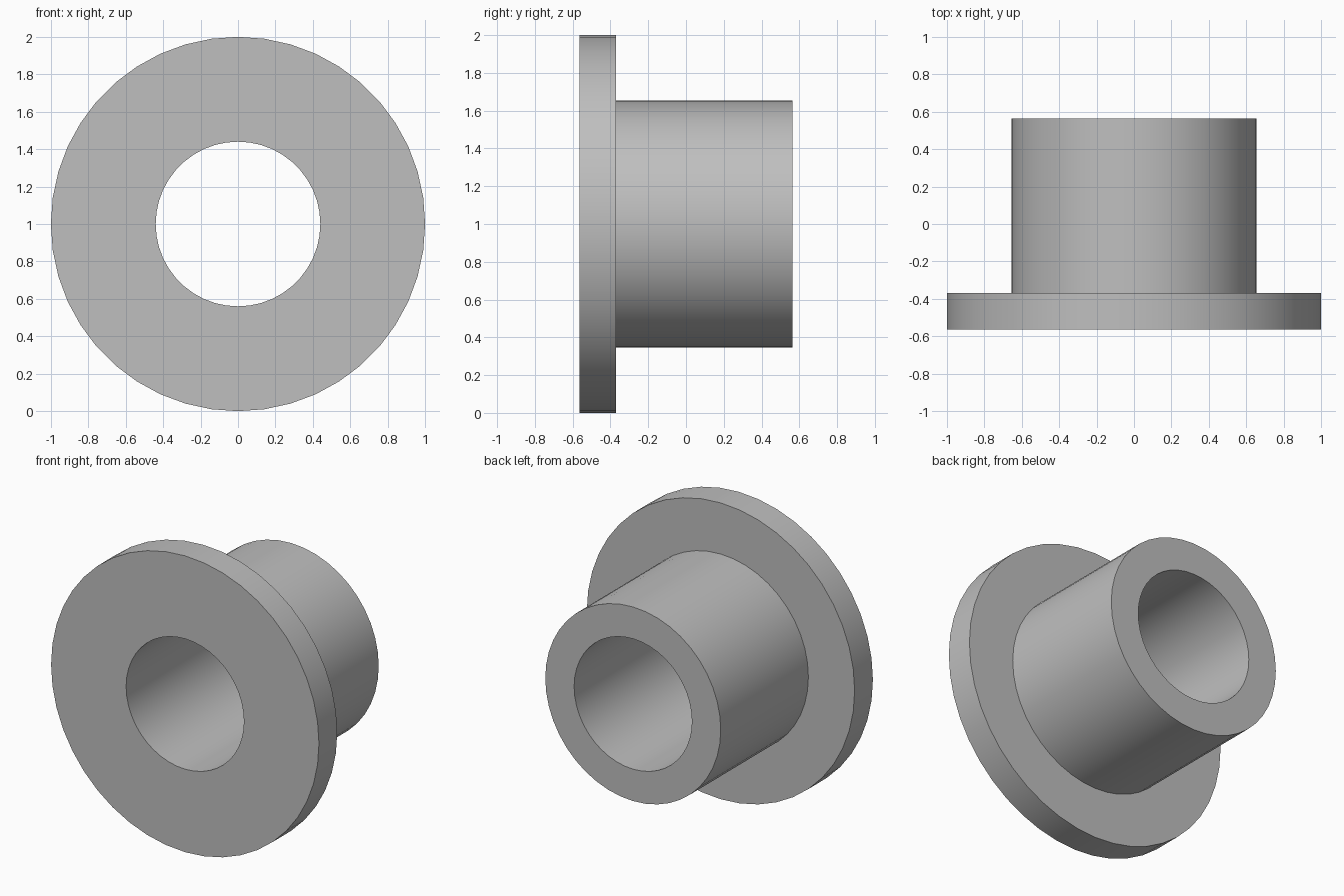
import bpy, bmesh, math
from mathutils import Matrix, Vector

cube = bpy.data.objects.get("Cube")
if cube:
    bpy.data.objects.remove(cube, do_unlink=True)

SIDES = 44

# Plain grey material
grey = bpy.data.materials.new("plain_grey")
grey.use_nodes = True
colour = (0.52, 0.52, 0.52, 1)
grey.diffuse_color = colour
grey.node_tree.nodes["Principled BSDF"].inputs["Base Color"].default_value = colour

# Closed cross-section of the flanged sleeve: (radius, y)
BORE, TUBE, FLANGE = 0.44, 0.655, 1.0
FRONT, STEP, BACK = -0.565, -0.37, 0.565
profile = [(BORE, FRONT), (FLANGE, FRONT), (FLANGE, STEP),
           (TUBE, STEP), (TUBE, BACK), (BORE, BACK)]

# Revolve the section about the horizontal bore axis
bm = bmesh.new()
verts = [bm.verts.new((r, y, 0)) for r, y in profile]
edges = [bm.edges.new((verts[i - 1], verts[i])) for i in range(len(verts))]
bmesh.ops.spin(bm, geom=verts + edges, cent=(0, 0, 0), axis=(0, 1, 0),
               angle=math.tau, steps=SIDES, use_merge=True)
bmesh.ops.remove_doubles(bm, verts=bm.verts, dist=0.0001)
bmesh.ops.translate(bm, verts=bm.verts, vec=(0, 0, FLANGE))
bmesh.ops.recalc_face_normals(bm, faces=bm.faces)

mesh = bpy.data.meshes.new("flanged_sleeve")
bm.to_mesh(mesh)
bm.free()
mesh.materials.append(grey)
sleeve = bpy.data.objects.new("flanged_sleeve", mesh)
bpy.context.collection.objects.link(sleeve)

# Smooth walls with crisp rims
bpy.ops.object.select_all(action='DESELECT')
sleeve.select_set(True)
bpy.context.view_layer.objects.active = sleeve
bpy.ops.object.shade_smooth_by_angle(angle=math.radians(30))
